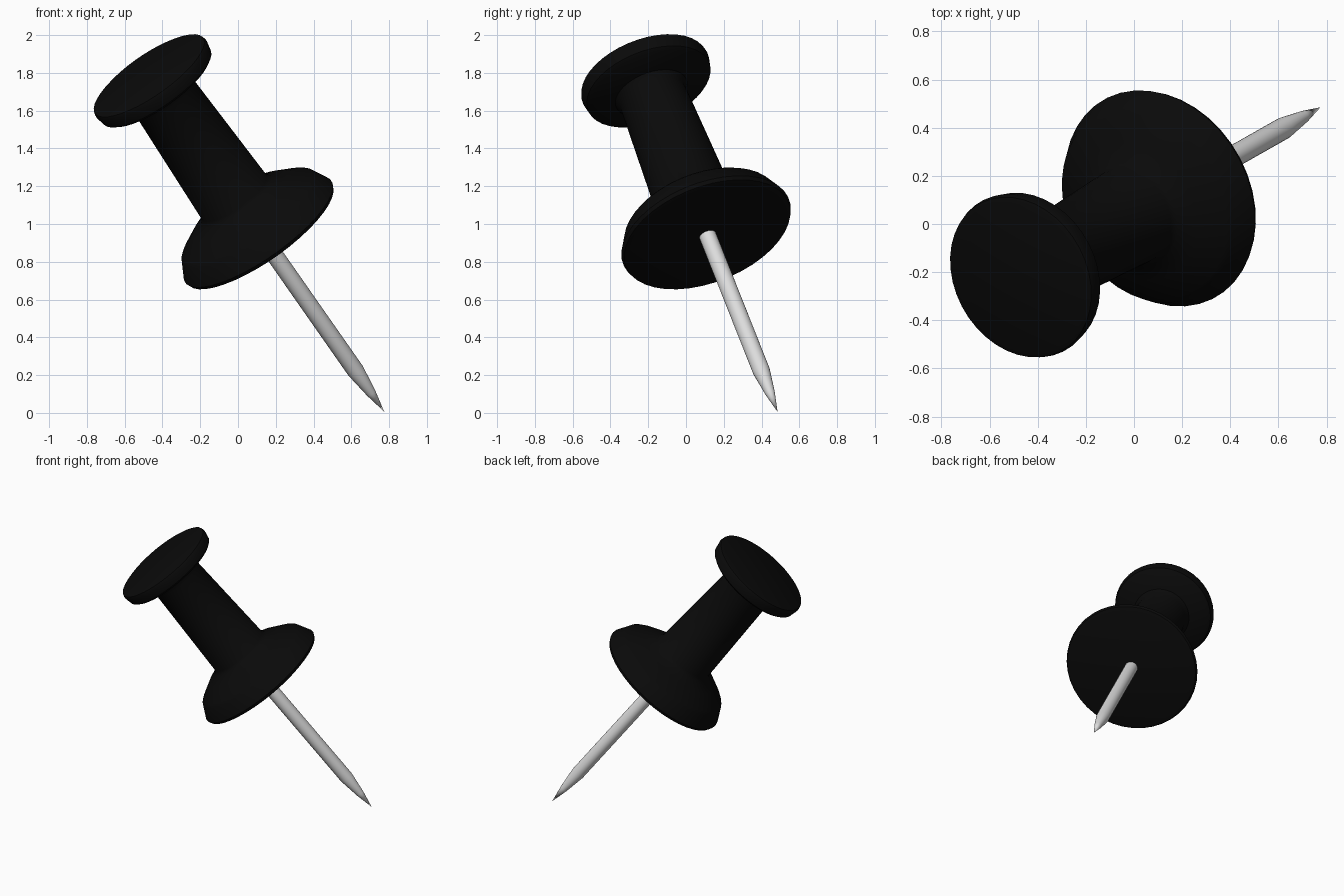
import bpy, bmesh, math
from mathutils import Vector

if "Cube" in bpy.data.objects:
    bpy.data.objects.remove(bpy.data.objects["Cube"])

TIP = Vector((0.775, 0.485, 0.005))
AXIS = Vector((-0.545, -0.309, 0.779)).normalized()


def material(name, rgb):
    m = bpy.data.materials.new(name)
    m.diffuse_color = (*rgb, 1)
    m.use_nodes = True
    m.node_tree.nodes["Principled BSDF"].inputs["Base Color"].default_value = m.diffuse_color
    return m


def lathe(name, profile, sides, mat, angle):
    """Spin (radius, height) points around z, then tilt onto the pin axis."""
    bm = bmesh.new()
    vs = [bm.verts.new((r, 0, h)) for r, h in profile]
    es = [bm.edges.new(p) for p in zip(vs, vs[1:])]
    bmesh.ops.spin(bm, geom=vs + es, cent=(0, 0, 0), axis=(0, 0, 1),
                   angle=math.tau, steps=sides, use_duplicate=False)
    bmesh.ops.remove_doubles(bm, verts=bm.verts, dist=1e-5)
    bmesh.ops.recalc_face_normals(bm, faces=bm.faces)
    me = bpy.data.meshes.new(name)
    bm.to_mesh(me)
    bm.free()
    me.materials.append(mat)
    ob = bpy.data.objects.new(name, me)
    bpy.context.collection.objects.link(ob)
    ob.location = TIP
    ob.rotation_mode = 'QUATERNION'
    ob.rotation_quaternion = Vector((0, 0, 1)).rotation_difference(AXIS)
    bpy.ops.object.select_all(action='DESELECT')
    ob.select_set(True)
    bpy.context.view_layer.objects.active = ob
    bpy.ops.object.shade_smooth_by_angle(angle=math.radians(angle))
    return ob


black = material("black plastic", (0.003, 0.003, 0.003))
steel = material("steel", (0.72, 0.72, 0.72))

# Handle: flange, tapered stem and cap in one turned profile
lathe("handle", [
    (0, 1.197), (0.44, 1.197), (0.463, 1.205), (0.472, 1.225),
    (0.425, 1.318), (0.405, 1.335), (0.30, 1.40), (0.225, 1.435), (0.208, 1.46),
    (0.181, 2.13), (0.20, 2.165), (0.325, 2.195), (0.345, 2.21),
    (0.356, 2.265), (0.35, 2.285), (0.33, 2.293), (0, 2.293)],
    40, black, 35)

# Needle with a tapered point
lathe("needle", [(0, 0), (0.026, 0.13), (0.046, 0.28), (0.046, 1.22), (0, 1.22)],
      24, steel, 40)
